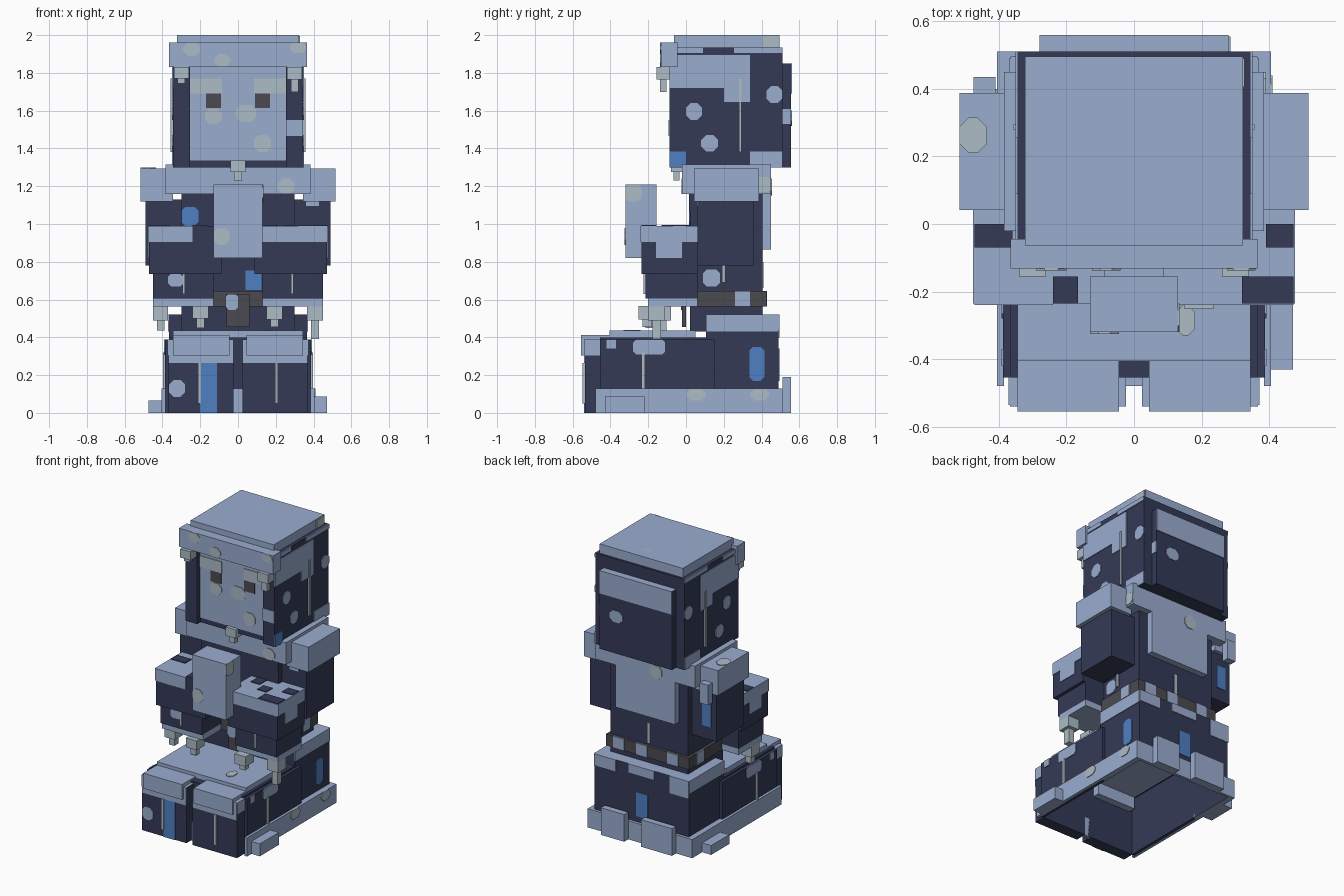
import bpy, bmesh
from mathutils import Vector

cube = bpy.data.objects.get("Cube")
if cube:
    bpy.data.objects.remove(cube, do_unlink=True)


def material(name, hexa):
    lin = []
    for i in (0, 2, 4):
        c = int(hexa[i:i + 2], 16) / 255
        lin.append(c / 12.92 if c <= 0.04045 else ((c + 0.055) / 1.055) ** 2.4)
    m = bpy.data.materials.new(name)
    m.use_nodes = True
    m.diffuse_color = (*lin, 1)
    m.node_tree.nodes["Principled BSDF"].inputs["Base Color"].default_value = (*lin, 1)
    return m


ICE = material("ice_blue", "9AADCF")
NAVY = material("dark_navy", "343A56")
FROST = material("pale_frost", "AEBCC6")
BRIGHT = material("bright_blue", "4F80C4")
COAL = material("charcoal", "4B4A50")


def finish(name, bm, mats):
    bmesh.ops.recalc_face_normals(bm, faces=bm.faces)
    me = bpy.data.meshes.new(name)
    bm.to_mesh(me)
    bm.free()
    for m in mats:
        me.materials.append(m)
    ob = bpy.data.objects.new(name, me)
    bpy.context.collection.objects.link(ob)
    return ob


def box(name, x, y, z, mat, top=None, open_bottom=False):
    """Axis-aligned box from (min, max) pairs, optionally with another top colour."""
    bm = bmesh.new()
    bmesh.ops.create_cube(bm, size=1)
    for v in bm.verts:
        v.co = Vector([r[0] if c < 0 else r[1] for c, r in zip(v.co, (x, y, z))])
    bm.normal_update()
    for f in list(bm.faces):
        if top and f.normal.z > 0.5:
            f.material_index = 1
        if open_bottom and f.normal.z < -0.5:
            bm.faces.remove(f)
    return finish(name, bm, [mat, top] if top else [mat])


def pair(name, x, y, z, mat, **kw):
    box("left_" + name, x, y, z, mat, **kw)
    box("right_" + name, (-x[1], -x[0]), y, z, mat, **kw)


def patch(name, side, pos, a, b, mat, cut=0.0, t=0.005):
    """Thin painted plate on a face; cut clips the corners into a spot."""
    (a0, a1), (b0, b1) = a, b
    pts = [(a0, b0), (a1, b0), (a1, b1), (a0, b1)]
    if cut:
        pts = [(a0 + cut, b0), (a1 - cut, b0), (a1, b0 + cut), (a1, b1 - cut),
               (a1 - cut, b1), (a0 + cut, b1), (a0, b1 - cut), (a0, b0 + cut)]
    axis = {"front": 1, "back": 1, "left": 0, "right": 0, "top": 2}[side]
    out = Vector((0, 0, 0))
    out[axis] = -t if side in ("front", "right") else t
    bm = bmesh.new()
    vs = []
    for p in pts:
        co = list(p)
        co.insert(axis, pos)
        vs.append(bm.verts.new(co))
    ret = bmesh.ops.extrude_face_region(bm, geom=[bm.faces.new(vs)])
    bmesh.ops.translate(bm, vec=out, verts=[v for v in ret["geom"] if isinstance(v, bmesh.types.BMVert)])
    return finish(name, bm, [mat])


def icicle(name, x, y, top, mid, tip):
    """Two-step hanging icicle."""
    box(name, x, y, (mid, top), FROST)
    dx, dy = (x[1] - x[0]) / 4, (y[1] - y[0]) / 4
    box(name + "_tip", (x[0] + dx, x[1] - dx), (y[0] + dy, y[1] - dy), (tip, mid), FROST)


# Head, cap and hair
box("head", (-.345, .345), (-.05, .51), (1.30, 1.935), NAVY)
box("cap_top", (-.322, .322), (-.063, .495), (1.935, 2.0), ICE)
box("cap_brim", (-.365, .365), (-.132, -.045), (1.83, 1.96), ICE)
box("face", (-.255, .255), (-.056, -.05), (1.335, 1.83), ICE)
pair("hair_lock", (.255, .345), (-.087, -.05), (1.30, 1.83), NAVY)
box("hair_back", (-.28, .28), (.51, .555), (1.30, 1.85), NAVY, top=ICE)
pair("head_side_streak", (.345, .357), (.28, .295), (1.38, 1.77), FROST)
icicle("left_brim_icicle", (.26, .34), (-.155, -.087), 1.83, 1.765, 1.70)
icicle("right_brim_icicle", (-.34, -.26), (-.155, -.087), 1.83, 1.77, 1.745)
icicle("chin_icicle", (-.04, .04), (-.08, -.02), 1.335, 1.275, 1.23)

# Face and hair paint
for s, tag in ((1, "left"), (-1, "right")):
    span = lambda a, b: (min(a * s, b * s), max(a * s, b * s))
    patch(tag + "_eye", "front", -.056, span(.09, .17), (1.615, 1.69), COAL)
    patch(tag + "_brow", "front", -.056, span(.085, .255), (1.69, 1.77), FROST)
    patch(tag + "_cheek_spot", "front", -.056, span(.085, .175), (1.53, 1.61) if s < 0 else (1.38, 1.47), FROST, .025)
    X = .345 * s
    patch(tag + "_temple", tag, X, (-.087, .34), (1.72, 1.895), ICE)
    patch(tag + "_sideburn", tag, X, (.20, .34), (1.645, 1.72), ICE)
    patch(tag + "_hair_spot_a", tag, X, (0, .085), (1.55, 1.64), ICE, .025)
    patch(tag + "_hair_spot_b", tag, X, (.08, .17), (1.385, 1.47), ICE, .025)
    patch(tag + "_hair_spot_c", tag, X, (.425, .51), (1.64, 1.73), ICE, .025)
    patch(tag + "_hair_hem", tag, X, (.34, .51), (1.30, 1.385), ICE)
    patch(tag + "_hair_trim", tag, X, (.255, .51), (1.905, 1.935), ICE)
    patch(tag + "_hair_trim_front", tag, X, (-.045, .09), (1.905, 1.935), ICE)
patch("nose_spot", "front", -.056, (-.01, .095), (1.54, 1.63), FROST, .025)
patch("lock_band", "front", -.087, (.255, .345), (1.465, 1.55), ICE)
patch("lock_tip", "left", .345, (-.087, 0), (1.30, 1.385), BRIGHT)
patch("hair_back_top", "back", .555, (-.28, .28), (1.69, 1.85), ICE)
patch("hair_back_spot", "back", .555, (.10, .20), (1.52, 1.60), ICE, .025)
patch("hair_back_band", "left", .28, (.51, .555), (1.53, 1.61), ICE)
for n, x, y in (("a", (-.09, .005), (.25, .345)), ("b", (-.01, .09), (.33, .425))):
    patch("cap_spot_" + n, "top", 2.0 - .004, x, y, FROST, .028, .004)
patch("brim_spot_a", "front", -.132, (-.29, -.20), (1.89, 1.96), FROST, .025)
patch("brim_spot_b", "front", -.132, (-.125, -.04), (1.83, 1.90), FROST, .025)
patch("brim_spot_c", "front", -.132, (.275, .36), (1.905, 1.96), FROST, .02)
patch("cap_side_spot", "left", .322, (.405, .49), (1.937, 1.995), FROST)

# Torso, collar, cape and belt
box("torso", (-.30, .30), (.02, .405), (.43, 1.17), NAVY)
box("collar", (-.385, .385), (-.02, .45), (1.16, 1.315), ICE)
box("cape", (-.23, .23), (.405, .45), (.865, 1.16), ICE)
box("belt", (-.32, .32), (0, .425), (.563, .645), COAL)
box("buckle_plate", (-.06, .06), (-.022, 0), (.455, .63), COAL)
patch("buckle_shine", "front", -.022, (-.065, .0), (.545, .63), ICE, .015)
patch("chest_gem", "front", .02, (-.30, -.21), (.99, 1.09), BRIGHT, .02)
patch("waist_gem", "front", .02, (.04, .125), (.65, .755), BRIGHT)
patch("chest_shoulder_patch", "front", .02, (.12, .30), (1.07, 1.16), NAVY)
patch("collar_spot", "front", -.02, (.21, .30), (1.16, 1.24), FROST, .025)
patch("collar_side_spot", "left", .385, (.36, .45), (1.17, 1.25), FROST, .02)
patch("cape_spot", "back", .45, (-.13, -.04), (1.15, 1.24), FROST, .025)
patch("torso_back_streak", "back", .405, (-.01, .01), (.66, .80), FROST)
pair("torso_side_streak", (.30, .31), (.19, .21), (.69, .78), FROST)
for s, tag in ((1, "left"), (-1, "right")):
    patch(tag + "_waist_patch", tag, .30 * s, (.09, .18), (.67, .76), ICE, .02)
    patch(tag + "_belt_patch", tag, .32 * s, (.26, .34), (.563, .645), ICE)
for i, x in enumerate((-.24, .0, .18)):
    patch("belt_back_patch_%d" % i, "back", .425, (x, x + .085), (.563, .645), ICE)

# Arms, shoulder pads, sleeves
pair("upper_arm", (.30, .49), (.06, .36), (.78, 1.13), NAVY)
pair("shoulder_pad", (.345, .517), (.042, .387), (1.12, 1.295), ICE)
box("pad_back_block", (-.475, -.41), (.387, .435), (1.06, 1.20), ICE)
patch("pad_spot", "top", 1.295, (-.517, -.435), (.21, .315), FROST, .028)
patch("arm_back_gem", "back", .36, (-.45, -.38), (.87, 1.03), BRIGHT)
patch("arm_patch", "front", .06, (.36, .43), (1.095, 1.12), ICE)
pair("forearm", (.088, .472), (-.235, .06), (.735, .99), NAVY, top=ICE)
pair("sleeve", (.13, .45), (-.215, .06), (.605, .735), NAVY)
pair("cuff", (.13, .45), (-.20, .06), (.563, .605), ICE)
pair("sleeve_streak", (.28, .295), (-.225, -.215), (.63, .735), FROST)
patch("right_forearm_band", "front", -.235, (-.472, -.24), (.905, .99), ICE)
patch("left_forearm_band", "front", -.235, (.13, .472), (.905, .99), ICE)
patch("right_sleeve_patch", "front", -.215, (-.37, -.29), (.67, .735), ICE, .015)
for s, tag in ((1, "left"), (-1, "right")):
    patch(tag + "_forearm_side_band", tag, .472 * s, (-.235, .06), (.905, .99), ICE)
    patch(tag + "_forearm_side_patch", tag, .472 * s, (-.16, -.02), (.82, .905), ICE)
dark_tops = [((-.472, -.36), (-.07, .0)), ((-.24, -.165), (-.235, -.155)), ((.32, .472), (-.235, -.155)),
             ((.39, .472), (-.07, .0)), ((.24, .31), (-.13, -.06)), ((.14, .21), (-.06, .02))]
for i, (x, y) in enumerate(dark_tops):
    patch("forearm_top_patch_%d" % i, "top", .99, x, y, NAVY)

# Sleeve icicles
icicle("right_outer_icicle", (-.45, -.37), (-.17, -.08), .565, .49, .435)
icicle("right_inner_icicle", (-.24, -.155), (-.235, -.15), .565, .50, .45)
icicle("left_inner_icicle", (.15, .235), (-.252, -.16), .565, .495, .455)
icicle("left_outer_icicle", (.365, .45), (-.20, -.11), .565, .49, .39)

# Held block
box("held_block", (-.13, .13), (-.32, -.155), (.82, 1.21), ICE)
patch("held_block_spot", "front", -.32, (-.13, -.045), (.89, .98), FROST, .025)
patch("held_block_side_spot", "left", .13, (-.32, -.235), (1.12, 1.21), FROST, .02)

# Lower body: hollow shell with thigh panels, lap and front legs
box("lower_body", (-.365, .365), (-.455, .49), (0, .40), NAVY, open_bottom=True)
box("hip_block", (-.365, .365), (.105, .49), (.40, .52), NAVY, top=ICE)
pair("thigh_panel", (.365, .387), (-.455, .15), (0, .388), NAVY)
box("lap_cover", (-.345, .345), (-.405, .05), (.388, .435), ICE)
pair("front_leg", (.024, .367), (-.535, -.455), (0, .388), NAVY, top=ICE)
pair("knee_cap", (.045, .345), (-.555, -.405), (.305, .412), ICE)
pair("leg_streak", (.195, .213), (-.547, -.535), (.05, .265), FROST)
pair("thigh_streak", (.387, .397), (-.235, -.217), (.13, .32), FROST)
patch("lap_spot", "top", .435, (.125, .18), (-.33, -.24), FROST, .02)
patch("leg_stripe", "front", -.535, (-.20, -.11), (0, .265), BRIGHT)
patch("leg_spot", "front", -.535, (-.365, -.28), (.085, .175), ICE, .025)
for s, tag in ((1, "left"), (-1, "right")):
    x = (.024, .367) if s > 0 else (-.367, -.024)
    patch(tag + "_knee_band", "front", -.535, x, (.265, .388), ICE)
    patch(tag + "_leg_top_band", tag, .367 * s, (-.535, -.455), (.305, .388), ICE)
    patch(tag + "_thigh_spot_a", tag, .387 * s, (-.28, -.11), (.31, .388), ICE, .015)
    patch(tag + "_thigh_spot_b", tag, .387 * s, (-.42, -.37), (.34, .388), ICE)
    patch(tag + "_hip_band", tag, .365 * s, (.105, .49), (.43, .52), ICE)
patch("hip_side_gem", "left", .365, (.335, .415), (.17, .35), BRIGHT, .02)
patch("hip_back_gem", "back", .49, (-.05, .04), (.17, .34), BRIGHT)
for i, (x, z) in enumerate((((.20, .365), .44), ((-.10, .10), .46), ((-.365, -.22), .40))):
    patch("hip_back_patch_%d" % i, "back", .49, x, (z, .52), ICE)

# Base trim ring, side steps and back steps
pair("base_side_trim", (.385, .405), (-.48, .51), (0, .13), ICE)
pair("base_rear_filler", (.365, .385), (.15, .51), (0, .13), ICE)
box("base_back_trim", (-.365, .365), (.49, .51), (0, .13), ICE)
box("base_front_trim", (-.024, .024), (-.48, -.455), (0, .13), ICE)
box("left_step", (.405, .47), (-.43, -.22), (0, .087), ICE)
box("right_step", (-.475, -.405), (.20, .40), (0, .065), ICE)
box("back_step_a", (.09, .27), (.51, .555), (0, .19), ICE)
box("back_step_b", (-.28, -.04), (.51, .555), (0, .19), ICE)
patch("base_spot_a", "left", .405, (0, .105), (.065, .13), FROST, .025)
patch("base_spot_b", "left", .405, (.34, .44), (.065, .13), FROST, .025)
